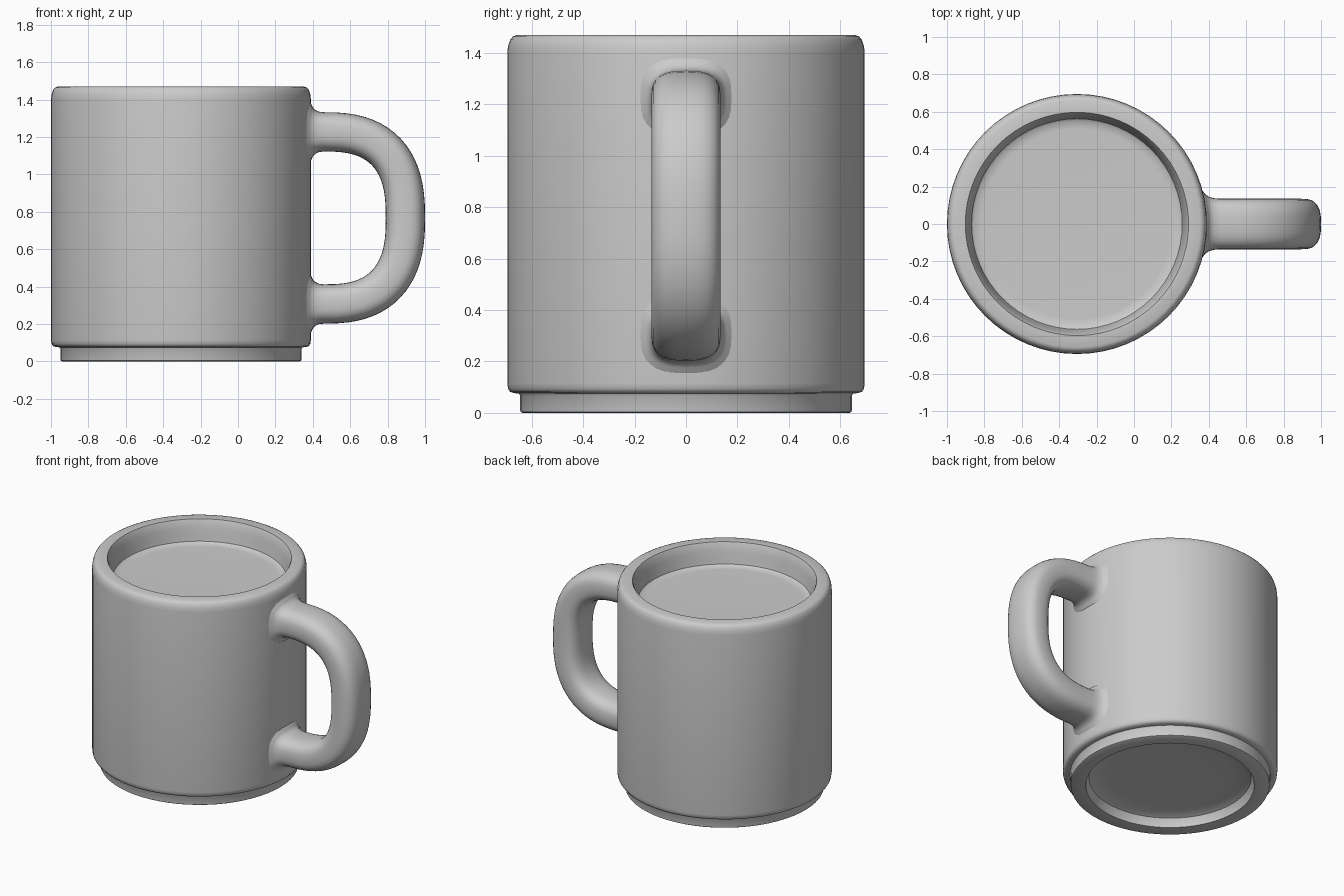
import bpy, bmesh, math
from mathutils import Vector

if "Cube" in bpy.data.objects:
    bpy.data.objects.remove(bpy.data.objects["Cube"])

CX = -0.305          # axis of the cup
R = 0.695            # outer radius of the cup
MID_Z = 0.767        # mid height of the handle
HALF_Z = 0.46        # half height of the handle's centre line


def finish(bm, name, angle):
    bmesh.ops.recalc_face_normals(bm, faces=bm.faces)
    mesh = bpy.data.meshes.new(name)
    bm.to_mesh(mesh)
    bm.free()
    obj = bpy.data.objects.new(name, mesh)
    bpy.context.collection.objects.link(obj)
    bpy.ops.object.select_all(action='DESELECT')
    obj.select_set(True)
    bpy.context.view_layer.objects.active = obj
    bpy.ops.object.shade_smooth_by_angle(angle=math.radians(angle))
    return obj


def skin(bm, rings):
    for a, b in zip(rings, rings[1:]):
        n = len(a)
        for i in range(n):
            j = (i + 1) % n
            bm.faces.new((a[i], a[j], b[j], b[i]))
    bm.faces.new(rings[0])
    bm.faces.new(rings[-1])


def lathe(name, profile, seg=64):
    bm = bmesh.new()
    skin(bm, [[bm.verts.new((CX + r * math.cos(2 * math.pi * i / seg),
                             r * math.sin(2 * math.pi * i / seg), z))
               for i in range(seg)] for r, z in profile])
    return finish(bm, name, 40)


# Cup: recessed base, foot ring, rounded wall, rim and filled interior
lathe("cup_body", [
    (0.20, 0.078), (0.40, 0.076), (0.49, 0.072), (0.525, 0.058), (0.54, 0.03),
    (0.546, 0.0), (0.636, 0.0), (0.643, 0.004), (0.645, 0.012), (0.645, 0.068),
    (0.65, 0.075), (0.67, 0.077), (0.684, 0.082), (0.692, 0.094), (R, 0.115),
    (R, 1.40), (0.692, 1.427), (0.684, 1.451), (0.674, 1.463), (0.66, 1.469),
    (0.597, 1.469), (0.588, 1.45), (0.578, 1.41), (0.570, 1.36),
    (0.563, 1.325), (0.55, 1.315), (0.51, 1.313)])


# Handle: rounded-square section swept along a D-shaped path
def spow(v, p):
    return math.copysign(abs(v) ** p, v)


STEPS, SIDES = 36, 32
# joint flare: distance from wall, half thickness, half width, wall-following
flare = [(-0.012, 0.165, 0.19, 1), (0.002, 0.15, 0.174, 1),
         (0.010, 0.132, 0.158, 1), (0.022, 0.118, 0.146, 0.8),
         (0.042, 0.108, 0.138, 0.4)]
X0 = CX + R


def joint(side):
    return [(Vector((X0 + d, 0, MID_Z + side * HALF_Z)), h, w, f)
            for d, h, w, f in flare]


stations = joint(1)
for k in range(STEPS + 1):
    t = math.pi / 2 - math.pi * k / STEPS
    p = Vector((0.46 + 0.435 * spow(math.cos(t), 2 / 2.6), 0,
                MID_Z + HALF_Z * spow(math.sin(t), 2 / 2.6)))
    stations.append((p, 0.105, 0.135, 0))
stations += joint(-1)[::-1]

bm = bmesh.new()
rings = []
for k, (p, h, w, follow) in enumerate(stations):
    before = stations[max(k - 1, 0)][0]
    after = stations[min(k + 1, len(stations) - 1)][0]
    tan = (after - before).normalized()
    out = Vector((-tan.z, 0, tan.x))
    ring = []
    for i in range(SIDES):
        a = 2 * math.pi * i / SIDES
        y = w * spow(math.sin(a), 2 / 2.8)
        bend = follow * (math.sqrt(R * R - y * y) - R)
        ring.append(bm.verts.new(p + out * h * spow(math.cos(a), 2 / 2.8)
                                 + Vector((bend, y, 0))))
    rings.append(ring)
skin(bm, rings)
finish(bm, "handle", 60)
